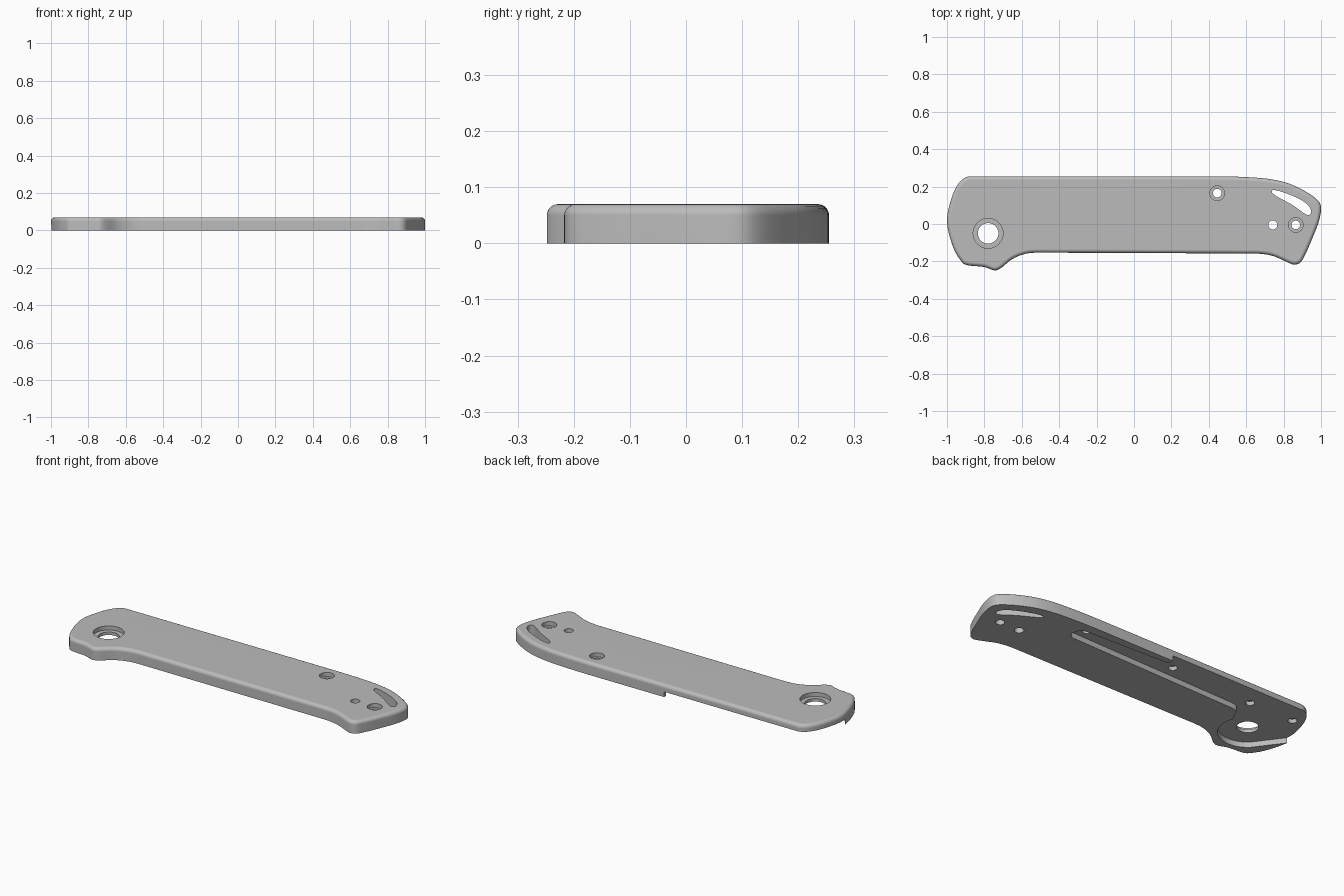
import bpy, bmesh, math
from mathutils import Vector

cube = bpy.data.objects.get("Cube")
if cube:
    bpy.data.objects.remove(cube, do_unlink=True)

THICK, POCKET = 0.07, 0.03

metal = bpy.data.materials.new("satin_grey")
metal.use_nodes = True
GREY = (0.5, 0.5, 0.5, 1)
metal.diffuse_color = GREY
metal.node_tree.nodes["Principled BSDF"].inputs["Base Color"].default_value = GREY


def smooth_loop(points, steps=5):
    """Closed centripetal spline through the points; long spans stay straight."""
    pts = [Vector(p) for p in points]
    out = []
    for i in range(len(pts)):
        p0, p1, p2, p3 = (pts[(i + k) % len(pts)] for k in (-1, 0, 1, 2))
        if (p2 - p1).length > 0.4:
            out.append(p1)
            continue
        t1 = (p1 - p0).length ** 0.5
        t2 = t1 + (p2 - p1).length ** 0.5
        t3 = t2 + (p3 - p2).length ** 0.5
        for s in range(steps):
            t = t1 + (t2 - t1) * s / steps
            a1 = p0.lerp(p1, t / t1)
            a2 = p1.lerp(p2, (t - t1) / (t2 - t1))
            a3 = p2.lerp(p3, (t - t2) / (t3 - t2))
            out.append(a1.lerp(a2, t / t2).lerp(a2.lerp(a3, (t - t1) / (t3 - t1)), (t - t1) / (t2 - t1)))
    return out


def prism(name, loop, z0, z1, round_top=0):
    bm = bmesh.new()
    base = bm.faces.new([bm.verts.new((p[0], p[1], z0)) for p in loop])
    grown = bmesh.ops.extrude_face_region(bm, geom=[base], use_keep_orig=True)["geom"]
    top = [g for g in grown if isinstance(g, bmesh.types.BMVert)]
    bmesh.ops.translate(bm, verts=top, vec=(0, 0, z1 - z0))
    bmesh.ops.recalc_face_normals(bm, faces=bm.faces)
    if round_top:
        rim = [e for e in bm.edges if all(v.co.z > z1 - 1e-5 for v in e.verts)]
        bmesh.ops.bevel(bm, geom=rim, offset=round_top, segments=5, profile=0.5,
                        affect='EDGES', clamp_overlap=False)
    mesh = bpy.data.meshes.new(name)
    bm.to_mesh(mesh)
    bm.free()
    obj = bpy.data.objects.new(name, mesh)
    bpy.context.collection.objects.link(obj)
    mesh.materials.append(metal)
    return obj


def circle(x, y, r, start=0, end=360, n=40):
    full = end - start == 360
    angles = [math.radians(start + (end - start) * i / (n if full else n - 1)) for i in range(n)]
    return [(x + r * math.cos(a), y + r * math.sin(a)) for a in angles]


def cut(target, loop, z0, z1):
    cutter = prism("cutter", loop, z0, z1)
    cutter.hide_render = True
    mod = target.modifiers.new("cut", 'BOOLEAN')
    mod.operation, mod.solver, mod.object = 'DIFFERENCE', 'EXACT', cutter
    bpy.context.view_layer.objects.active = target
    bpy.ops.object.modifier_apply(modifier=mod.name)
    bpy.data.objects.remove(cutter, do_unlink=True)


# Handle plate with a rounded top rim
outline = [(-.89, .253), (-.925, .232), (-.957, .185), (-.985, .107), (-1, .01), (-.963, -.134),
           (-.93, -.19), (-.905, -.216), (-.8, -.23), (-.743, -.248), (-.715, -.238), (-.65, -.187),
           (-.583, -.16), (-.52, -.153), (.66, -.158), (.743, -.171), (.807, -.198), (.856, -.217),
           (.888, -.207), (.914, -.166), (.952, -.08), (.99, .02), (1, .09), (.988, .12),
           (.94, .16), (.834, .214), (.727, .24), (.594, .251), (.43, .255), (-.86, .255)]
plate = prism("handle_plate", smooth_loop(outline), 0, THICK, 0.02)

# Liner pocket underneath, open along the back edge and the pivot end
pocket = [(.49, .11), (.513, .122), (.52, .145), (.513, .18), (.49, .2), (-.03, .222), (-.04, .235),
          (-.04, .4), (-1.15, .4), (-1.15, .2)]
pocket += circle(-.78, -.05, .15, 225, 380, 20) + [(-.615, .05), (-.6, .078), (-.57, .085)]
cut(plate, pocket, -0.1, POCKET)

# Pivot and screw holes: x, y, through radius, counterbore radius
for x, y, r, bore in [(-.78, -.05, .055, .08), (.445, .165, .023, .039),
                      (.865, -.005, .023, .039), (.742, -.005, .024, 0)]:
    cut(plate, circle(x, y, r), -0.1, 0.2)
    if bore:
        cut(plate, circle(x, y, bore), THICK - 0.023, 0.2)

# Blind screw holes in the pocket floor
for x, y in [(-.117, .16), (-.635, .14), (-.91, .14)]:
    cut(plate, circle(x, y, .023, n=24), -0.1, POCKET + 0.022)

# Lanyard slot
slot = [(.738, .168), (.74, .18), (.755, .181), (.84, .154), (.91, .118), (.94, .088),
        (.947, .06), (.936, .048), (.918, .052), (.85, .1), (.76, .15)]
cut(plate, smooth_loop(slot), -0.1, 0.2)

# Smooth shading with crisp cut edges and a flat top
bpy.ops.object.select_all(action='DESELECT')
plate.select_set(True)
bpy.context.view_layer.objects.active = plate
bpy.ops.object.shade_smooth_by_angle(angle=math.radians(30))
weighted = plate.modifiers.new("weighted_normals", 'WEIGHTED_NORMAL')
weighted.keep_sharp = True
